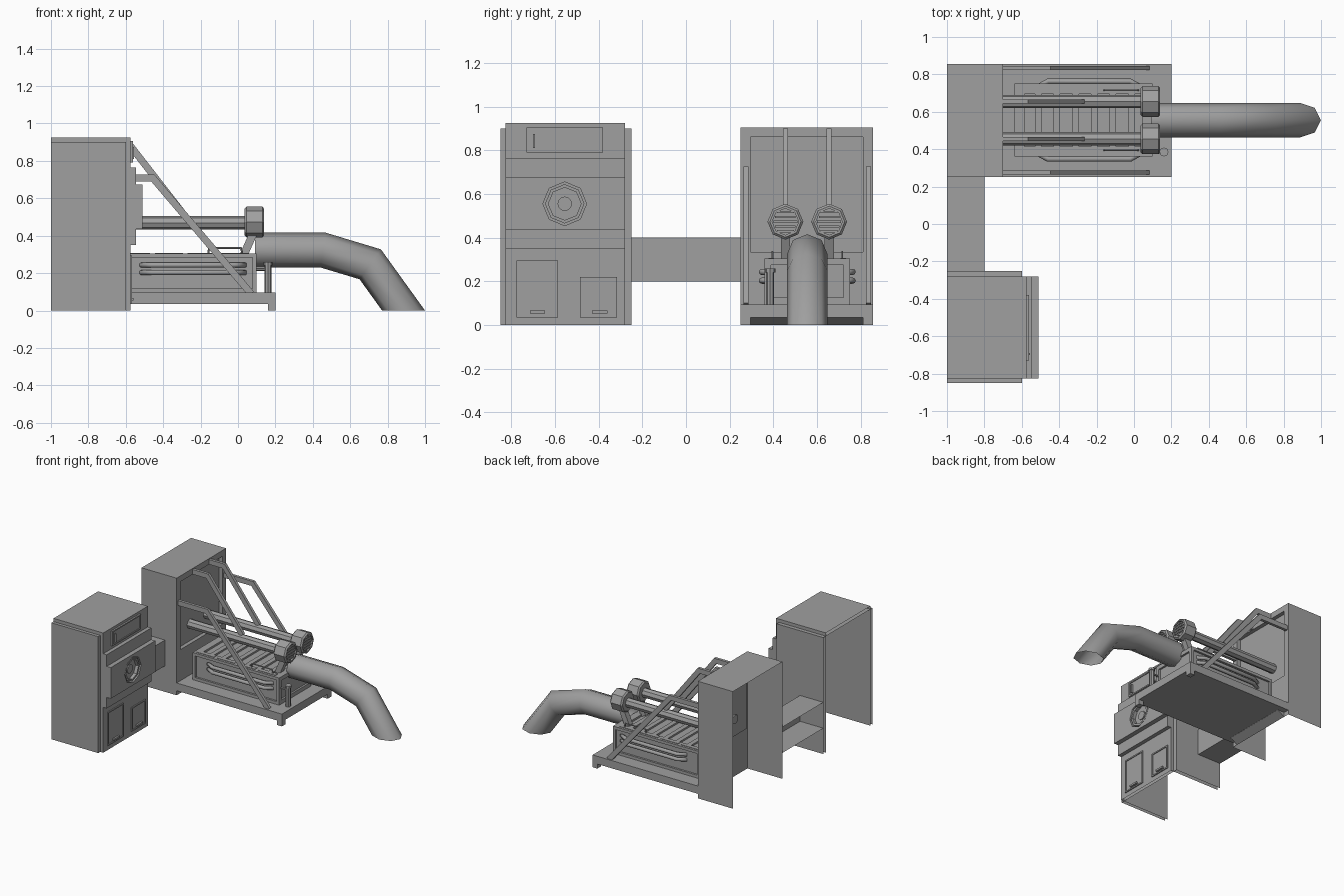
import bpy, bmesh, math
from mathutils import Vector

cube = bpy.data.objects.get("Cube")
if cube:
    bpy.data.objects.remove(cube, do_unlink=True)

grey = bpy.data.materials.new("plain_grey")
grey.use_nodes = True
grey.diffuse_color = (0.35, 0.35, 0.35, 1)
bsdf = grey.node_tree.nodes["Principled BSDF"]
bsdf.inputs["Base Color"].default_value = grey.diffuse_color
bsdf.inputs["Roughness"].default_value = 0.7

MID = 0.555                     # centre line of the machine in y
X, Y, Z = (Vector(v) for v in ((1, 0, 0), (0, 1, 0), (0, 0, 1)))


def finish(bm, name, smooth=False):
    mesh = bpy.data.meshes.new(name)
    bm.to_mesh(mesh)
    bm.free()
    mesh.materials.append(grey)
    ob = bpy.data.objects.new(name, mesh)
    bpy.context.collection.objects.link(ob)
    if smooth:
        mesh.shade_smooth()
    return ob


def recess(bm, direction, inset, depth):
    """Inset the face pointing in a direction and push it inwards."""
    bm.normal_update()
    face = max(bm.faces, key=lambda f: f.normal.dot(direction) * f.calc_area())
    bmesh.ops.inset_individual(bm, faces=[face], thickness=inset, use_even_offset=True)
    frame = list(face.verts)
    bmesh.ops.inset_individual(bm, faces=[face], thickness=0)
    for v in face.verts:
        v.co -= direction * depth
    return frame + list(face.verts)


def box_mesh(x, y, z, open_sides=()):
    bm = bmesh.new()
    bmesh.ops.create_cube(bm, size=1)
    for v in bm.verts:
        v.co = [lo + (c + 0.5) * (hi - lo) for c, (lo, hi) in zip(v.co, (x, y, z))]
    bm.normal_update()
    gone = [f for f in bm.faces if any(f.normal.dot(d) > 0.9 for d in open_sides)]
    bmesh.ops.delete(bm, geom=gone, context='FACES')
    return bm


def box(name, x, y, z, open_sides=()):
    return finish(box_mesh(x, y, z, open_sides), name)


def sweep_mesh(path, r, n=8, side=0.0, plane="xz", phase=0.0, stretch=1.0,
               end_cut=None, caps=True):
    """Mitred tube along a flat path; side is the offset across the plane."""
    pts = [Vector(p) for p in path]
    bm = bmesh.new()
    rings = []
    for i, p in enumerate(pts):
        d_in = (p - pts[i - 1]).normalized() if i else (pts[1] - p).normalized()
        d_out = (pts[i + 1] - p).normalized() if i < len(pts) - 1 else d_in
        t = (d_in + d_out).normalized()
        m = Vector((-t.y, t.x))
        if end_cut and i == len(pts) - 1:
            m = Vector(end_cut)
        m = m * stretch / m.dot(Vector((-d_in.y, d_in.x)))
        ring = []
        for k in range(n):
            a = phase + math.tau * k / n
            q = p + m * (r * math.cos(a))
            s = side + r * math.sin(a)
            ring.append(bm.verts.new((q.x, s, q.y) if plane == "xz" else (q.x, q.y, s)))
        rings.append(ring)
    for a, b in zip(rings, rings[1:]):
        for k in range(n):
            j = (k + 1) % n
            bm.faces.new((a[k], a[j], b[j], b[k]))
    if caps:
        bm.faces.new(rings[0])
        bm.faces.new(rings[-1])
    bmesh.ops.recalc_face_normals(bm, faces=bm.faces)
    return bm


def sweep(name, path, r, smooth=False, **kw):
    return finish(sweep_mesh(path, r, **kw), name, smooth)


def panel(name, y, z, x0, x1):
    bm = box_mesh((x0, x1), y, z)
    recess(bm, X, 0.01, 0.006)
    return finish(bm, name)


# Control cabinet, open at the rear and underneath
OPEN = (-X, -Z)
box("control_cabinet_shell", (-1, -0.6), (-0.85, -0.25), (0, 0.9), OPEN)
box("control_cabinet_core", (-1, -0.575), (-0.825, -0.28), (0, 0.925), OPEN)
box("control_slab_back", (-0.58, -0.545), (-0.825, -0.28), (0.35, 0.765))
slab = box("control_slab_front", (-0.55, -0.51), (-0.825, -0.28), (0.435, 0.675))

# Octagonal dial recess
cutter = sweep("dial_cutter", ((-0.542, 0.555), (-0.4, 0.555)), 0.1, side=-MID)
cutter.hide_render = True
cutter.hide_viewport = True
cut = slab.modifiers.new("dial_hole", 'BOOLEAN')
cut.object = cutter
cut.solver = 'EXACT'
bm = sweep_mesh(((-0.545, 0.555), (-0.515, 0.555)), 0.09, side=-MID)
recess(bm, X, 0.014, 0.025)
finish(bm, "dial_ring")
sweep("dial_button", ((-0.545, 0.555), (-0.533, 0.555)), 0.033, n=12, side=-MID)

# Drawer, doors and handles
panel("drawer_front", (-0.73, -0.38), (0.79, 0.905), -0.58, -0.562)
panel("tall_door", (-0.775, -0.585), (0.035, 0.295), -0.58, -0.567)
panel("short_door", (-0.485, -0.315), (0.035, 0.22), -0.58, -0.567)
box("drawer_handle", (-0.57, -0.555), (-0.7, -0.69), (0.81, 0.875))
for name, y in (("tall_door_handle", -0.68), ("short_door_handle", -0.395)):
    box(name, (-0.575, -0.56), (y - 0.035, y + 0.035), (0.053, 0.067))

# Duct between the cabinets
box("connecting_duct", (-1, -0.8), (-0.25, 0.25), (0.2, 0.4), (-X, Y, -Y))

# Rear cabinet with a shallow recessed front
bm = box_mesh((-1, -0.7), (0.25, 0.855), (0, 0.905), OPEN)
for v in recess(bm, X, 0.045, 0.03):
    if v.co.z < 0.3:
        v.co.z = 0.335
finish(bm, "rear_cabinet")

# Platform, feet and the sloped fillet against the rear cabinet
box("platform", (-0.7, 0.2), (0.25, 0.855), (0.035, 0.095))
for y in (0.25, 0.81):
    box("platform_foot", (0.16, 0.2), (y, y + 0.045), (0, 0.04))
bm = box_mesh((-0.7, -0.64), (0.295, 0.81), (0.0, 0.04))
for v in bm.verts:
    if v.co.x > -0.65:
        v.co.z = max(v.co.z, 0.034)
finish(bm, "platform_fillet")

# Engine block with sunken sides and top
bm = box_mesh((-0.64, 0.1), (0.36, 0.75), (0.095, 0.305))
for d, inset in ((Y, 0.022), (-Y, 0.022), (X, 0.03), (Z, 0.055)):
    recess(bm, d, inset, 0.015)
finish(bm, "engine_block")
for i in range(6):
    x = -0.53 + i * 0.1
    box("top_crossbar", (x, x + 0.035), (0.415, 0.695), (0.288, 0.303))
for y in (0.39, 0.72):
    for i in range(4):
        x = -0.62 + i * 0.175
        box("top_slot_cover", (x, x + 0.15), (y - 0.013, y + 0.013), (0.3, 0.308))

# Parts repeated on both sides of the machine
STRUT = dict(n=4, phase=math.pi / 4, stretch=1.7)
for s in (-1, 1):
    def out(d):
        return MID + s * d

    # Side rails
    for z in (0.203, 0.243):
        rail = ((-0.52, out(0.175)), (-0.46, out(0.208)),
                (-0.02, out(0.208)), (0.04, out(0.175)))
        sweep("side_rail", rail, 0.014, smooth=True, side=z, plane="xy")

    # Cylinder and octagonal head
    y = out(0.1)
    sweep("long_cylinder", ((-0.74, 0.468), (0.05, 0.468)), 0.036, side=y)
    bm = sweep_mesh(((0.035, 0.473), (0.14, 0.473)), 0.082, side=y)
    ends = [e for e in bm.edges if abs(e.verts[0].co.x - e.verts[1].co.x) < 0.001]
    bmesh.ops.bevel(bm, geom=ends, offset=0.01, segments=1, affect='EDGES')
    recess(bm, X, 0.01, 0.012)
    finish(bm, "cylinder_head")
    for i in range(-2, 3):
        w = 0.055 - abs(i) * 0.008
        z = 0.473 + i * 0.022
        box("grille_slat", (0.125, 0.135), (y - w, y + w), (z - 0.005, z + 0.005))
    sweep("head_bracket", ((0.03, 0.295), (0.085, 0.42)), 0.03,
          n=4, side=y, phase=math.pi / 4)

    # Flat bent struts
    sweep("inner_strut", ((-0.735, 0.88), (-0.575, 0.88), (-0.28, 0.5)), 0.0155,
          side=y, **STRUT)
    sweep("outer_strut", ((-0.72, 0.708), (-0.455, 0.708), (0.07, 0.09)), 0.0155,
          side=out(0.28), **STRUT)

    # Thin carrying loop on the block
    loop = ((-0.16, 0.3), (-0.155, 0.335), (0.015, 0.335), (0.025, 0.3))
    sweep("top_loop", loop, 0.005, n=6, side=out(0.16))

# Short post at the front corner
sweep("corner_post", ((0.16, 0.09), (0.16, 0.25)), 0.018, side=0.385)
sweep("post_cap", ((0.16, 0.24), (0.16, 0.258)), 0.024, side=0.385)
sweep("post_hook", ((0.16, 0.22), (0.1, 0.22)), 0.008, n=6, side=0.385)

# Exhaust pipe, open at the ground
sweep("exhaust_pipe", ((0.09, 0.323), (0.455, 0.323), (0.707, 0.247), (0.885, 0.0)),
      0.093, smooth=True, side=MID, end_cut=(1, 0), caps=False)
